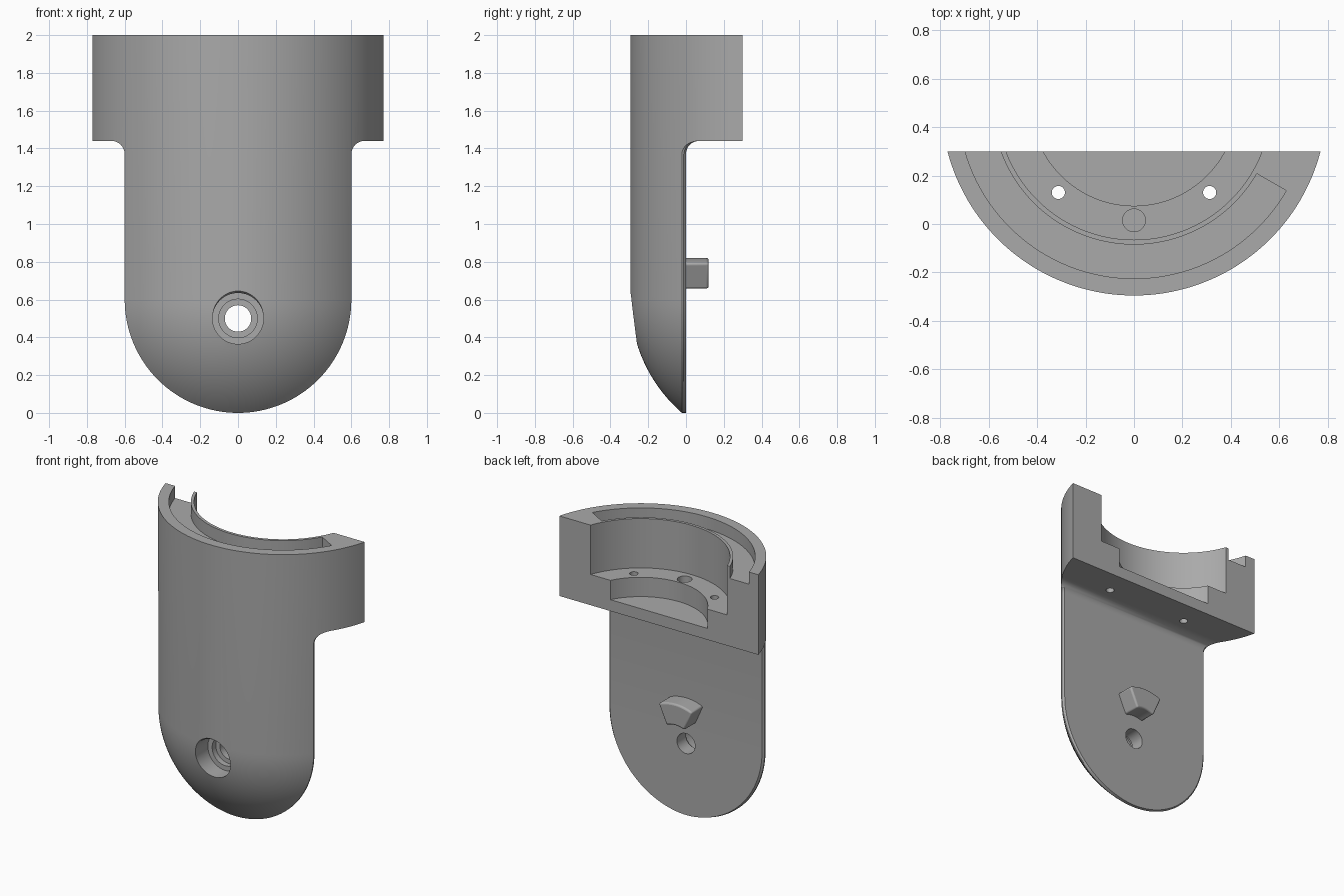
import bpy
import bmesh
from math import sin, cos, pi, sqrt, radians
from mathutils import Matrix, Vector

if "Cube" in bpy.data.objects:
    bpy.data.objects.remove(bpy.data.objects["Cube"])

R = 0.795          # outer radius of the shell
AXIS_Y = 0.5       # vertical axis of the shell
HALF = 0.6         # half width of the tongue
UNDER = 1.44       # underside of the collar
FILLET = 0.07
HOLE_Z = 0.5

grey = bpy.data.materials.new("plain grey")
grey.use_nodes = True
grey.diffuse_color = (0.4, 0.4, 0.4, 1)
grey.node_tree.nodes["Principled BSDF"].inputs["Base Color"].default_value = (0.4, 0.4, 0.4, 1)


def add(name, bm):
    bmesh.ops.recalc_face_normals(bm, faces=bm.faces)
    mesh = bpy.data.meshes.new(name)
    bm.to_mesh(mesh)
    bm.free()
    mesh.materials.append(grey)
    obj = bpy.data.objects.new(name, mesh)
    bpy.context.collection.objects.link(obj)
    return obj


def loft(name, rings):
    """Skin a stack of equal-length closed rings and cap both ends."""
    bm = bmesh.new()
    rows = [[bm.verts.new(p) for p in ring] for ring in rings]
    n = len(rows[0])
    for a, b in zip(rows, rows[1:]):
        for i in range(n):
            j = (i + 1) % n
            bm.faces.new((a[i], a[j], b[j], b[i]))
    bm.faces.new(rows[0])
    bm.faces.new(rows[-1])
    return add(name, bm)


def circle(r, x, y, z, n=128):
    return [(x + r * cos(2 * pi * i / n), y + r * sin(2 * pi * i / n), z) for i in range(n)]


def drill(name, r, x, y, low, high, n=128):
    return loft(name, [circle(r, x, y, low, n), circle(r, x, y, high, n)])


def drill_back(name, profile):
    """Round cutter along y at the screw hole, from (radius, y) pairs."""
    return loft(name, [[(px, y, HOLE_Z + pz) for px, pz, _ in circle(r, 0, 0, 0, 64)]
                       for r, y in profile])


def sector(r_in, r_out, start, end, n):
    angles = [radians(start + (end - start) * i / n) for i in range(n + 1)]
    return ([(r_out * cos(a), r_out * sin(a)) for a in angles] +
            [(r_in * cos(a), r_in * sin(a)) for a in reversed(angles)])


def boolean(obj, tool, operation):
    mod = obj.modifiers.new("cut", 'BOOLEAN')
    mod.operation = operation
    mod.solver = 'EXACT'
    mod.object = tool
    bpy.context.view_layer.update()
    graph = bpy.context.evaluated_depsgraph_get()
    mesh = bpy.data.meshes.new_from_object(obj.evaluated_get(graph))
    obj.modifiers.clear()
    obj.data = mesh
    bpy.data.objects.remove(tool)


# Round shell: cylinder with a spherical bottom
steps = [radians(3 + 87 * i / 32) for i in range(33)]
rings = [circle(R * sin(t), 0, AXIS_Y, HALF - R * cos(t), 192) for t in steps]
body = loft("bracket_body", rings + [circle(R, 0, AXIS_Y, 2, 192)])

# Envelope: round-ended tongue, filleted neck and wide collar
sections = []
for i in range(1, 33):
    t = pi / 2 * i / 32
    sections.append((HALF * sin(t), 0, HALF - HALF * cos(t), 0.012))
for i in range(9):
    t = pi / 2 * i / 8
    d = FILLET * (1 - cos(t))
    sections.append((HALF + d, d, UNDER - FILLET + FILLET * sin(t), 0.012 - 0.001 * i))
sections += [(1, 0.3, UNDER + 0.0005, 0.001), (1, 0.3, 2.1, 0.001)]
envelope = loft("envelope", [
    [(-w, -1, z), (w, -1, z), (w, y - c, z), (w - c, y, z), (c - w, y, z), (-w, y - c, z)]
    for w, y, z, c in sections])
boolean(body, envelope, 'INTERSECT')

# Stepped round seat in the collar
boolean(body, drill("seat", 0.565, 0, AXIS_Y, 1.655, 2.2, 192), 'DIFFERENCE')
boolean(body, drill("recess", 0.425, 0, AXIS_Y, 1.52, 1.8), 'DIFFERENCE')

# Curved groove, closed on the left and open on the right
arc = sector(0.585, 0.725, -30, -210, 96)
groove = loft("groove", [[(x, AXIS_Y + y, z) for x, y in arc] for z in (1.915, 2.2)])
boolean(body, groove, 'DIFFERENCE')

# Small holes in the seat floor
for side in (-1, 1):
    boolean(body, drill("pin_hole", 0.027, side * 0.312, 0.13, 1.3, 1.8, 32), 'DIFFERENCE')
boolean(body, drill("blind_hole", 0.047, 0, 0.015, 1.56, 1.8, 48), 'DIFFERENCE')

# Counterbored screw hole through the tongue
boolean(body, drill_back("screw_hole", [
    (0.155, -0.4), (0.145, -0.295), (0.135, -0.28), (0.135, -0.14),
    (0.102, -0.14), (0.102, -0.1), (0.07, -0.1), (0.07, 0.2)]), 'DIFFERENCE')

# Fan-shaped locating peg on the back
fan = sector(0.17, 0.32, 66, 114, 12)
peg = loft("locating_peg", [[(x, y, HOLE_Z + z) for x, z in fan] for y in (-0.02, 0.12)])
bevel = peg.modifiers.new("rounded", 'BEVEL')
bevel.width = 0.014
bevel.segments = 3
bevel.angle_limit = radians(40)

# Smooth shading with sharp edges kept
bpy.ops.object.select_all(action='DESELECT')
for obj in (body, peg):
    obj.select_set(True)
bpy.context.view_layer.objects.active = body
bpy.ops.object.shade_smooth_by_angle(angle=radians(30))
